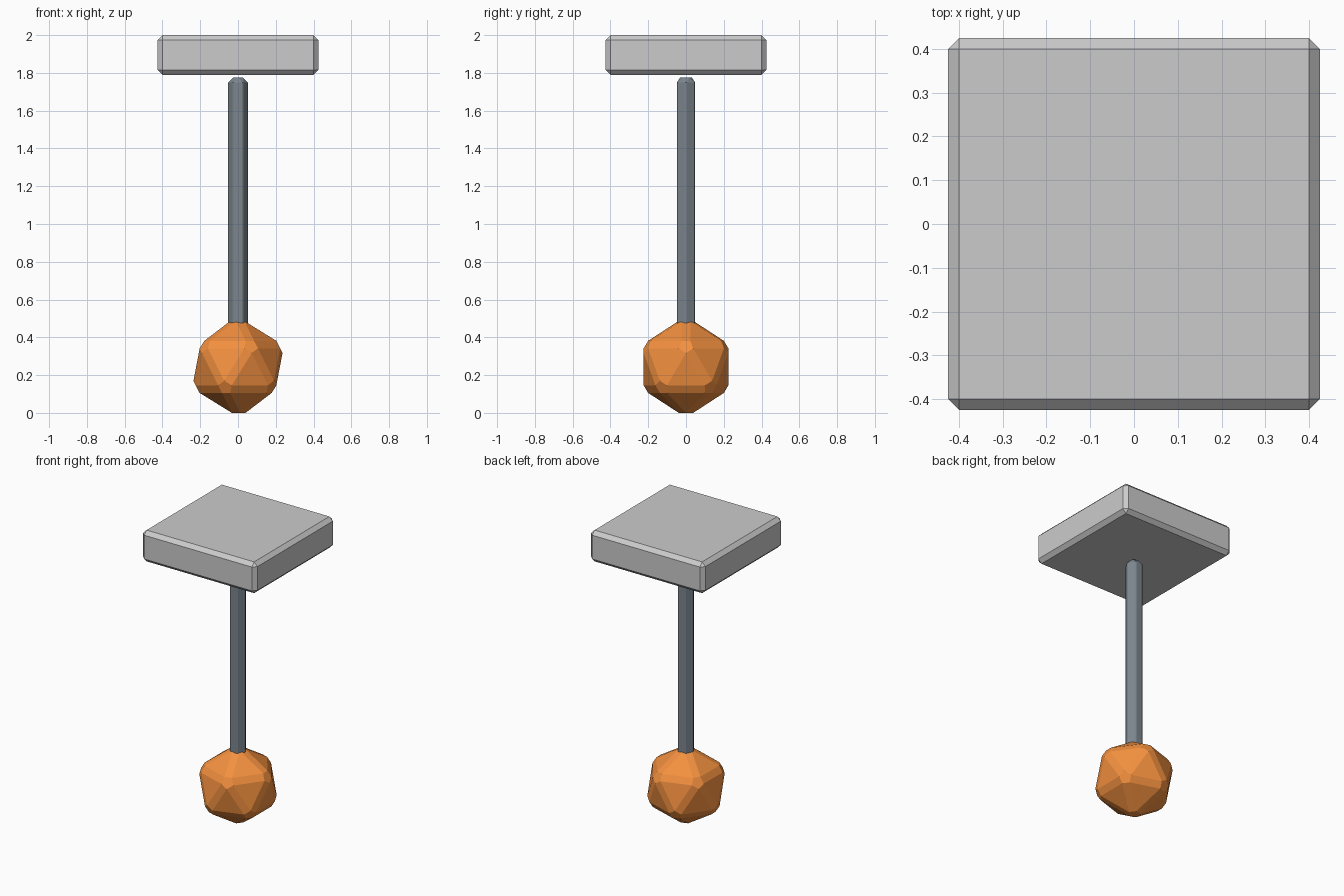
import bpy

if "Cube" in bpy.data.objects:
    bpy.data.objects.remove(bpy.data.objects["Cube"])


def finish(name, color=None, width=0.025):
    """Name the active part, chamfer its edges and colour it."""
    obj = bpy.context.object
    obj.name = name
    bev = obj.modifiers.new("chamfer", 'BEVEL')
    bev.width = width
    bev.segments = 1
    bev.limit_method = 'ANGLE'
    if color:
        mat = bpy.data.materials.new(name + "_colour")
        mat.diffuse_color = (*color, 1)
        mat.use_nodes = True
        mat.node_tree.nodes["Principled BSDF"].inputs["Base Color"].default_value = mat.diffuse_color
        obj.data.materials.append(mat)
    return obj


# square mounting plate at the top
bpy.ops.mesh.primitive_cube_add(size=1, location=(0, 0, 1.895))
bpy.context.object.scale = (0.85, 0.85, 0.21)
bpy.ops.object.transform_apply(location=False, rotation=False, scale=True)
finish("ceiling_plate")

# six-sided rod, its lower end sunk into the ball
top, bottom = 1.775, 0.44
bpy.ops.mesh.primitive_cylinder_add(vertices=6, radius=0.06, depth=top - bottom,
                                    location=(0, 0, (top + bottom) / 2))
finish("hanging_rod", (0.20, 0.24, 0.27))

# faceted ball; chamfering takes about 0.03 off each tip
radius = 0.274
bpy.ops.mesh.primitive_ico_sphere_add(subdivisions=1, radius=radius,
                                      location=(0, 0, radius - 0.0304))
finish("pendulum_ball", (0.90, 0.28, 0.05))
